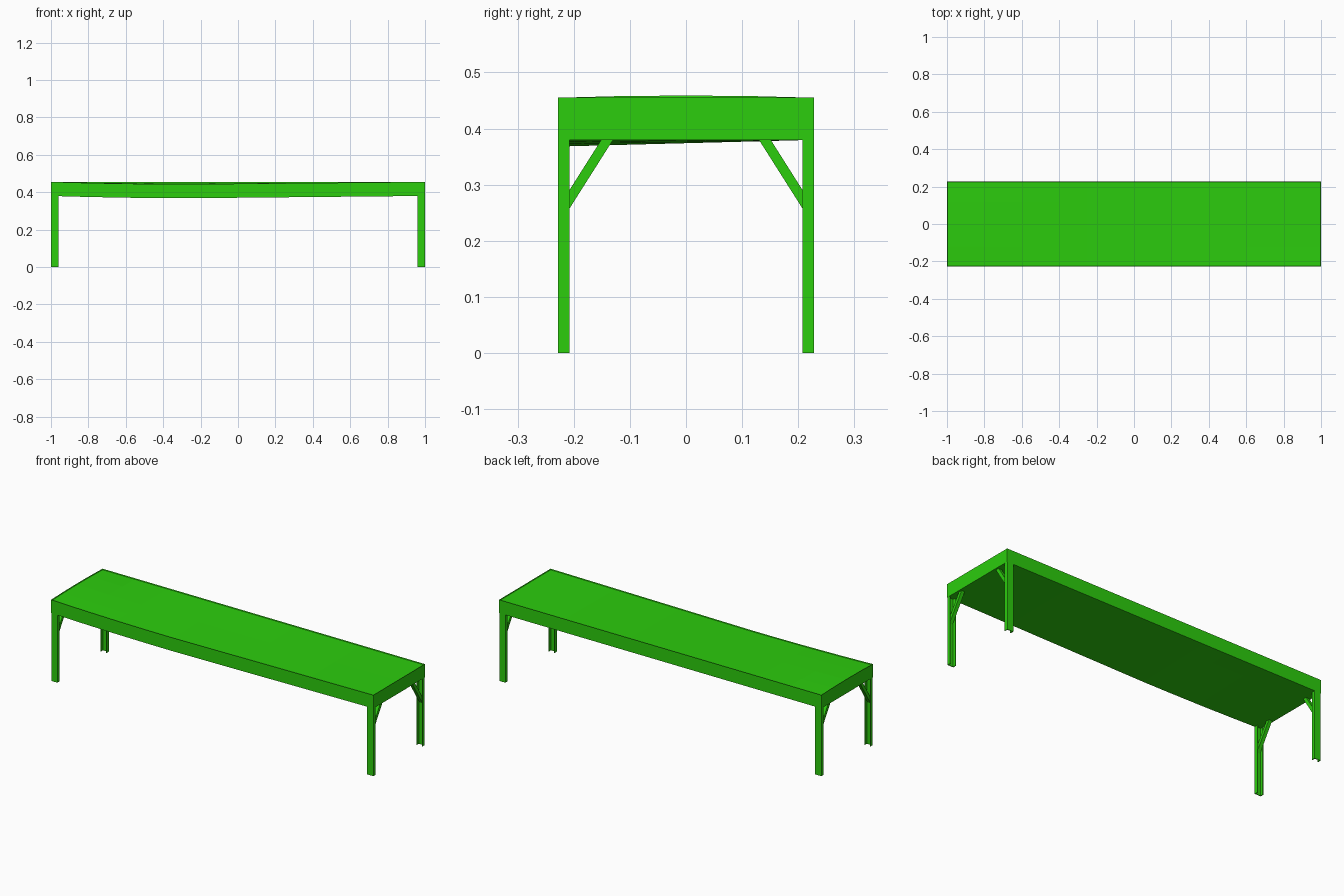
import bpy, bmesh

cube = bpy.data.objects.get("Cube")
if cube:
    bpy.data.objects.remove(cube, do_unlink=True)

green = bpy.data.materials.new("bright_green")
green.use_nodes = True
colour = (0.025, 0.61, 0.004, 1)
green.diffuse_color = colour
green.node_tree.nodes["Principled BSDF"].inputs["Base Color"].default_value = colour

HALF_X, HALF_Y = 1.0, 0.228
TOP, UNDER = 0.455, 0.38


def add_object(name, bm):
    bmesh.ops.recalc_face_normals(bm, faces=bm.faces)
    mesh = bpy.data.meshes.new(name)
    bm.to_mesh(mesh)
    bm.free()
    mesh.materials.append(green)
    obj = bpy.data.objects.new(name, mesh)
    bpy.context.collection.objects.link(obj)
    return obj


def prism(name, profile, vector):
    """Extrude a closed profile of 3D points along a vector."""
    bm = bmesh.new()
    face = bm.faces.new([bm.verts.new(p) for p in profile])
    result = bmesh.ops.extrude_face_region(bm, geom=[face])
    moved = [g for g in result["geom"] if isinstance(g, bmesh.types.BMVert)]
    bmesh.ops.translate(bm, verts=moved, vec=vector)
    return add_object(name, bm)


def sag(x, y):
    """Gentle droop of the front edge, deepest left of the middle."""
    reach = (x + 1) / 0.75 if x < -0.25 else (1 - x) / 1.25
    depth = reach * (2 - reach) if x < -0.25 else reach
    return -0.012 * depth * (HALF_Y - y) / (2 * HALF_Y)


def crown(x, y):
    """Slight bulge in the upper edge of one end."""
    return 0.004 * max(0, -x - 0.5) * 2 * (1 - (y / HALF_Y) ** 2)


# Slab, divided so that it can bend, with a thin rim around the top panel
bm = bmesh.new()
bmesh.ops.create_cube(bm, size=1)
for v in bm.verts:
    v.co = (v.co.x * 2 * HALF_X, v.co.y * 2 * HALF_Y, TOP if v.co.z > 0 else UNDER)
top_face = [f for f in bm.faces if f.normal.z > 0.9]
bmesh.ops.inset_region(bm, faces=top_face, thickness=0.003, depth=-0.005)


def slice_slab(point, normal):
    geom = bm.verts[:] + bm.edges[:] + bm.faces[:]
    bmesh.ops.bisect_plane(bm, geom=geom, plane_co=point, plane_no=normal)


for x in (-0.8, -0.6, -0.4, -0.25, 0.2, 0.6):
    slice_slab((x, 0, 0), (1, 0, 0))
for y in (-0.12, 0, 0.12):
    slice_slab((0, y, 0), (0, 1, 0))
for v in bm.verts:
    x, y, z = v.co
    v.co.z += sag(x, y) + (crown(x, y) if z > 0.42 else 0)
add_object("table_top", bm)

# Channel legs, open towards the inside, each with a diagonal brace
WALL = 0.004
for side, sx in (("left", 1), ("right", -1)):
    for end, sy in (("front", -1), ("back", 1)):
        outer, inner = HALF_Y * sy, (HALF_Y - 0.02) * sy
        web = (HALF_Y - WALL) * sy
        x0, x1 = 0.961 * sx, 0.999 * sx
        w0, w1 = x0 + WALL * sx, x1 - WALL * sx
        channel = [(x0, outer), (x1, outer), (x1, inner), (w1, inner),
                   (w1, web), (w0, web), (w0, inner), (x0, inner)]
        prism(f"{end}_{side}_leg", [(x, y, 0) for x, y in channel], (0, 0, UNDER))

        bar = [(0.208, 0.257), (0.222, 0.235), (0.222, 0.268), (0.208, 0.29),
               (0.151, UNDER), (0.13, UNDER)]
        prism(f"{end}_{side}_brace", [(0.97 * sx, y * sy, z) for y, z in bar],
              (0.02 * sx, 0, 0))
